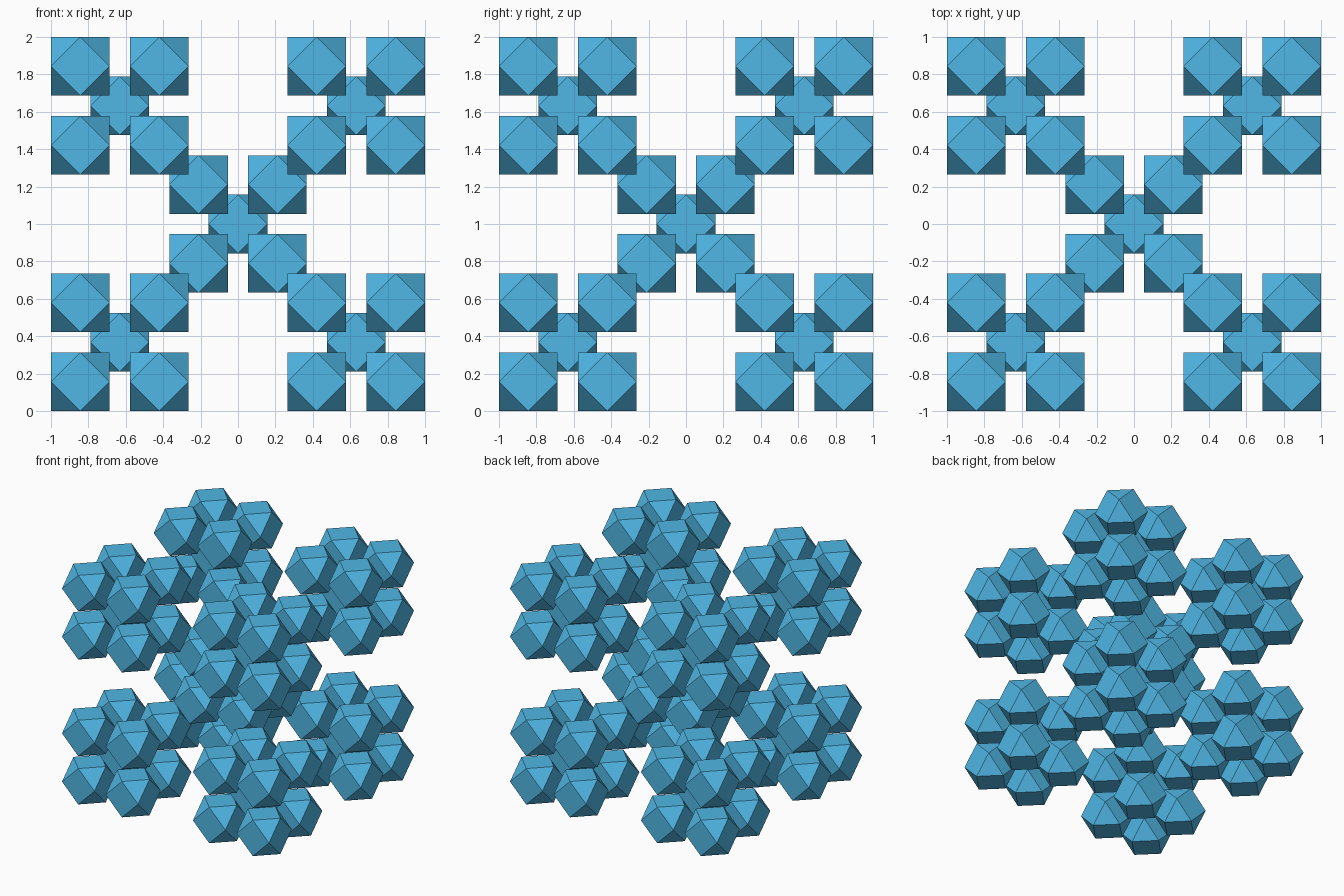
import bpy, bmesh
from itertools import product
from mathutils import Vector

if "Cube" in bpy.data.objects:
    bpy.data.objects.remove(bpy.data.objects["Cube"])

STEP = 0.21086          # lattice spacing of neighbouring cells
HALF = 0.7425 * STEP    # half width of one cell (neighbours almost touch)

blue = bpy.data.materials.new("blue")
blue.diffuse_color = (0.08, 0.47, 0.78, 1)
blue.use_nodes = True
blue.node_tree.nodes["Principled BSDF"].inputs["Base Color"].default_value = blue.diffuse_color

# Body-centred pattern: the centre plus the eight cube corners
PATTERN = [Vector((0, 0, 0))] + [Vector(c) for c in product((-1, 1), repeat=3)]


def add_cell(bm, centre):
    """Cuboctahedron: hull of the twelve edge midpoints of a cube."""
    verts = [bm.verts.new(centre + HALF * Vector(p))
             for p in product((-1, 0, 1), repeat=3) if p.count(0) == 1]
    bmesh.ops.convex_hull(bm, input=verts)


# One cluster of nine cells
bm = bmesh.new()
for p in PATTERN:
    cell = bmesh.new()
    add_cell(cell, p * STEP)
    # merge the hull triangles into flat square faces
    bmesh.ops.dissolve_limit(cell, angle_limit=0.02,
                             verts=cell.verts[:], edges=cell.edges[:])
    bmesh.ops.recalc_face_normals(cell, faces=cell.faces[:])
    part = bpy.data.meshes.new("cell")
    cell.to_mesh(part)
    cell.free()
    bm.from_mesh(part)
    bpy.data.meshes.remove(part)
cluster_mesh = bpy.data.meshes.new("cluster")
bm.to_mesh(cluster_mesh)
bm.free()
cluster_mesh.materials.append(blue)

# Nine clusters repeat the same pattern at three times the spacing
for i, p in enumerate(PATTERN):
    name = "centre_cluster" if i == 0 else f"corner_cluster_{i}"
    obj = bpy.data.objects.new(name, cluster_mesh)
    obj.location = p * STEP * 3 + Vector((0, 0, 1))
    bpy.context.collection.objects.link(obj)
